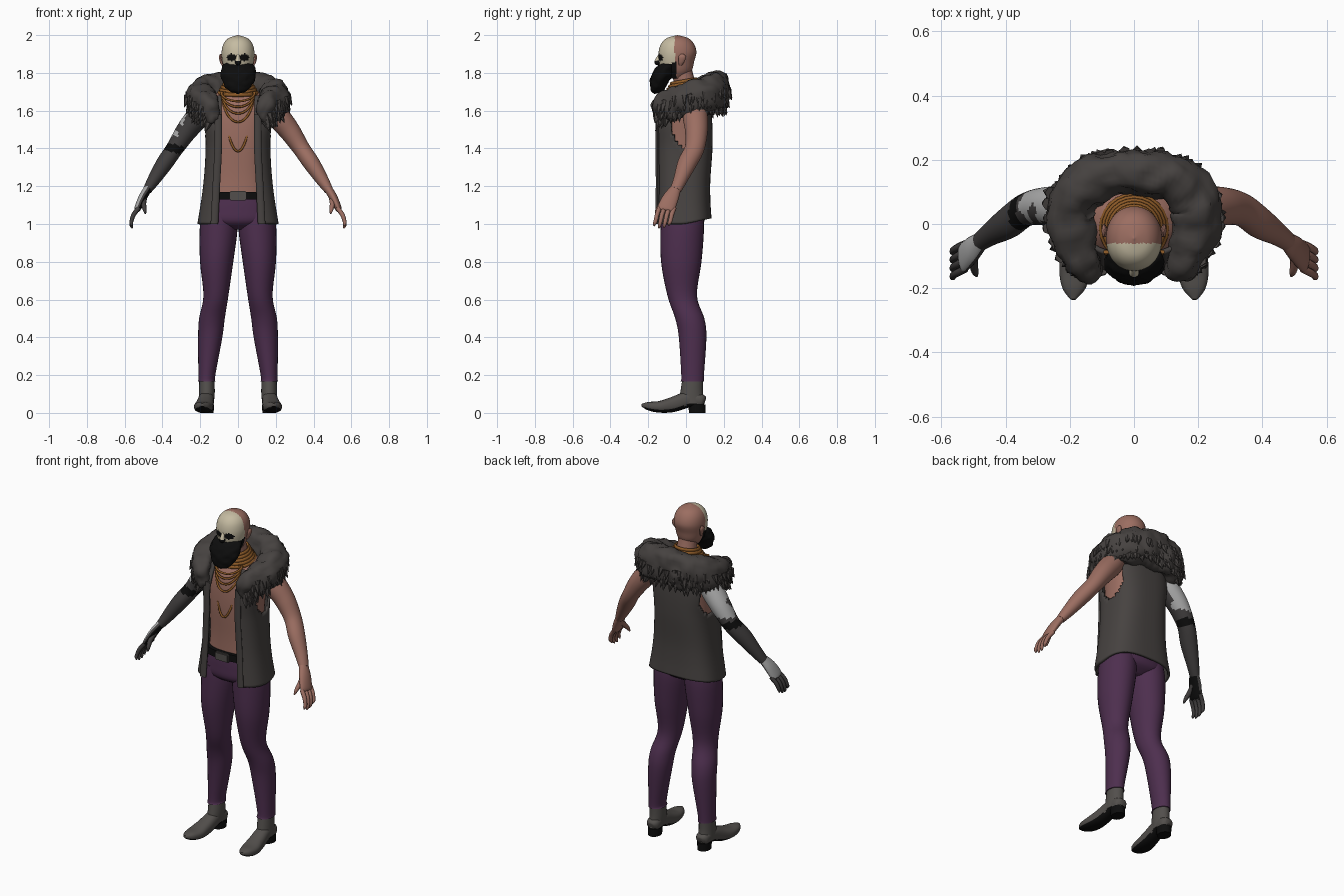
import bpy, bmesh, math, random
from mathutils import Vector, noise

random.seed(4)
if "Cube" in bpy.data.objects:
    bpy.data.objects.remove(bpy.data.objects["Cube"])


def material(name, r, g, b):
    mat = bpy.data.materials.new(name)
    mat.use_nodes = True
    mat.diffuse_color = (r, g, b, 1)
    mat.node_tree.nodes["Principled BSDF"].inputs["Base Color"].default_value = (r, g, b, 1)
    return mat


skin = material("skin", .33, .155, .12)
charcoal = material("charcoal cloth", .062, .055, .052)
boot_grey = material("boot leather", .085, .078, .072)
ink = material("inked skin", .05, .046, .046)
purple = material("purple cloth", .075, .028, .077)
black = material("black", .004, .004, .004)
cream = material("cream paint", .56, .5, .36)
bronze = material("bronze", .26, .1, .02)
pale = material("pale grey", .4, .4, .4)
Y, Z = Vector((0, 1, 0)), Vector((0, 0, 1))


def finish(name, bm, mat):
    """Turn a bmesh into a smooth shaded object."""
    bmesh.ops.recalc_face_normals(bm, faces=bm.faces[:])
    mesh = bpy.data.meshes.new(name)
    bm.to_mesh(mesh)
    bm.free()
    obj = bpy.data.objects.new(name, mesh)
    bpy.context.collection.objects.link(obj)
    mesh.materials.append(mat)
    bpy.ops.object.select_all(action="DESELECT")
    obj.select_set(True)
    bpy.context.view_layer.objects.active = obj
    bpy.ops.object.shade_smooth_by_angle(angle=math.radians(50))
    return obj


def spline(pts, steps):
    """Catmull-Rom through tuples of any length."""
    out = []
    for i in range(len(pts) - 1):
        quad = [Vector(pts[max(0, min(len(pts) - 1, j))]) for j in range(i - 1, i + 3)]
        p, q, r, s = quad
        for k in range(steps):
            t = k / steps
            out.append(q + (r - p) * t / 2 + (p * 2 - q * 5 + r * 4 - s) * t * t / 2
                       + (q * 3 - p - r * 3 + s) * t ** 3 / 2)
    return out + [Vector(pts[-1])]


def skin_rings(bm, rings, wrap):
    rows = [[bm.verts.new(co) for co in ring] for ring in rings]
    n = len(rows[0])
    for low, high in zip(rows, rows[1:]):
        for i in range(n if wrap else n - 1):
            j = (i + 1) % n
            bm.faces.new((low[i], low[j], high[j], high[i]))
    return rows


def tube(name, mat, pts, ref=Y, sides=20, steps=5, power=2, side=1, level=False):
    """Sweep an oval along points of (x, y, z, half width, half depth)."""
    line = spline(pts, steps)
    rings = []
    for i, p in enumerate(line):
        t = (line[min(i + 1, len(line) - 1)] - line[max(i - 1, 0)]).to_3d()
        t = Z if level else Vector(t[:3]).normalized()
        across = ref.cross(t).normalized()
        up = t.cross(across)
        ring = []
        for k in range(sides):
            a = math.tau * k / sides
            c, s = [math.copysign(abs(f(a)) ** (2 / power), f(a)) for f in (math.cos, math.sin)]
            co = Vector(p[:3]) + across * c * max(p[3], .002) + up * s * max(p[4], .002)
            ring.append((co.x * side, co.y, co.z))
        rings.append(ring)
    bm = bmesh.new()
    rows = skin_rings(bm, rings, True)
    bm.faces.new(rows[0])
    bm.faces.new(rows[-1])
    return finish(name, bm, mat)


def paint(obj, mat, rule):
    """Give the material to every face whose centre and normal pass the rule."""
    obj.data.materials.append(mat)
    slot = len(obj.data.materials) - 1
    for f in obj.data.polygons:
        if rule(f.center, f.normal):
            f.material_index = slot


def box(name, mat, centre, size):
    bm = bmesh.new()
    bmesh.ops.create_cube(bm, size=1)
    bmesh.ops.scale(bm, vec=size, verts=bm.verts)
    bmesh.ops.bevel(bm, geom=bm.edges[:], offset=min(size) / 4, segments=2, affect="EDGES")
    bmesh.ops.translate(bm, vec=centre, verts=bm.verts)
    return finish(name, bm, mat)


# Torso, neck, hips and belt
tube("torso", skin, [(0, -.01, 1.1, .17, .11), (0, -.01, 1.25, .15, .11), (0, -.01, 1.45, .16, .12),
                     (0, 0, 1.6, .17, .12), (0, .01, 1.68, .13, .09), (0, 0, 1.73, .06, .06)],
     sides=40, power=2.4, level=True)
tube("neck", skin, [(0, .01, 1.68, .065, .065), (0, -.01, 1.76, .055, .055), (0, -.03, 1.84, .055, .055)])
tube("hips", purple, [(0, -.02, .97, .06, .06), (0, -.02, 1.01, .18, .115), (0, -.02, 1.08, .19, .12),
                      (0, -.02, 1.15, .175, .115)], sides=32, power=2.3, level=True)
tube("belt", black, [(0, -.02, 1.13, .182, .125), (0, -.02, 1.17, .178, .123)], sides=32, power=2.4, level=True)
box("buckle", boot_grey, (0, -.15, 1.15), (.09, .02, .05))

# Head with painted face, eye sockets and beard line
head = tube("head", skin, [(0, -.055, 1.77, .045, .05), (0, -.05, 1.81, .07, .08), (0, -.05, 1.86, .083, .093),
                           (0, -.045, 1.91, .087, .1), (0, -.045, 1.955, .076, .086),
                           (0, -.045, 1.985, .048, .055), (0, -.045, 2, 0, 0)],
            sides=72, steps=8, power=2.1, level=True)
paint(head, cream, lambda c, n: c.y < -.06)
paint(head, black, lambda c, n: c.y < -.05 and c.z < 1.825 + (c.y + .14) * .4)
paint(head, black, lambda c, n: c.y < -.08 and ((abs(c.x) - .034) / .026) ** 2 + ((c.z - 1.882) / .019) ** 2 < 1)
nose = tube("nose", cream, [(0, -.135, 1.9, .008, .008), (0, -.148, 1.87, .013, .014),
                            (0, -.15, 1.853, .017, .016), (0, -.145, 1.842, .004, .004)], sides=16)
paint(nose, black, lambda c, n: c.z < 1.865)
beard = tube("beard", black, [(0, -.155, 1.69, .01, .01), (0, -.152, 1.705, .045, .033), (0, -.145, 1.74, .075, .045),
                              (0, -.125, 1.79, .093, .056), (0, -.105, 1.83, .086, .052),
                              (0, -.09, 1.85, .07, .04)], sides=32, level=True)
for v in beard.data.vertices:
    v.co += v.normal * noise.noise(v.co * 40) * .008
tube("lower_lip", skin, [(-.018, -.157, 1.815, .002, .002), (0, -.16, 1.813, .004, .005),
                         (.018, -.157, 1.815, .002, .002)], ref=Z, sides=8)

# Necklaces: stacked neck rings and chains hanging on the chest
for i in range(5):
    r = .066 + i * .009
    loop = [(r * math.sin(a), -.012 - r * math.cos(a), 1.755 - i * .015 - .012 * math.cos(a), .008, .01)
            for a in [math.tau * k / 24 for k in range(25)]]
    tube("neck_ring", bronze, loop, ref=Z, sides=8, steps=1)
for width, low in ((.09, 1.65), (.088, 1.62), (.086, 1.585), (.084, 1.54), (.07, 1.385)):
    chain = [(width * math.sin(a), -.137 + .05 * abs(math.sin(a)) ** 3, 1.7 - (1.7 - low) * math.cos(a), .006, .006)
             for a in [math.pi * (k / 20 - .5) for k in range(21)]]
    tube("chain", bronze, chain, sides=8, steps=1)

# Open vest with arm holes
bm = bmesh.new()
rings = []
for y, z, hx, hy, gap in spline([(-.015, 1, .215, .15, .12), (-.015, 1.2, .185, .143, .107),
                                 (-.01, 1.4, .172, .15, .095), (-.01, 1.55, .185, .148, .09),
                                 (.01, 1.68, .16, .11, .09)], 9):
    edge = math.acos((gap / hx) ** 1.4)
    ring = []
    for k in range(65):
        a = -edge + (math.pi + edge * 2) * k / 64
        c, s = [math.copysign(abs(f) ** (2 / 2.8), f) for f in (math.cos(a), math.sin(a))]
        ring.append((hx * c, y + hy * s, z + .03 * max(0, s) * (z < 1.1) * (1.1 - z) * 10))
    rings.append(ring)
skin_rings(bm, rings, False)
holes = [f for f in bm.faces for c in [f.calc_center_median()]
         if abs(c.x) > .12 and ((c.y - .01) / .085) ** 2 + ((c.z - 1.51) / .11) ** 2 < 1]
bmesh.ops.delete(bm, geom=holes, context="FACES")
vest = finish("vest", bm, charcoal)
thick = vest.modifiers.new("thickness", "SOLIDIFY")
thick.thickness, thick.offset = .014, -1

# Fur collar with clumped surface and hanging tufts
half = [(.14, -.135, 1.53, .02, .02), (.155, -.115, 1.6, .052, .08), (.185, -.04, 1.645, .075, .085),
        (.19, .07, 1.67, .078, .095), (.11, .145, 1.695, .075, .105)]
path = half + [(0, .16, 1.7, .066, .108)] + [(-p[0],) + p[1:] for p in reversed(half)]
collar = tube("fur_collar", charcoal, path, ref=Z, sides=28, steps=8, power=2.3)
for v in collar.data.vertices:
    v.co += v.normal * (noise.noise(v.co * 16) * .018 + noise.noise(v.co * 45) * .008)
bm = bmesh.new()
for p in spline(path, 6)[3:-3]:
    base = Vector(p[:3])
    out = Vector((base.x, base.y - .01, 0)).normalized()
    for lift in (.9, .5, .1):
        spot = base + out * p[3] * (1 - lift * .4) - Z * p[4] * lift
        spot += Vector([random.uniform(-.01, .01) for _ in range(3)])
        aim = (out * .5 - Z * random.uniform(.8, 1.4)).normalized()
        tuft = bmesh.ops.create_cone(bm, segments=6, radius1=.02, radius2=.001, depth=.055, cap_ends=True)["verts"]
        bmesh.ops.rotate(bm, verts=tuft, matrix=Z.rotation_difference(aim).to_matrix())
        bmesh.ops.translate(bm, verts=tuft, vec=spot)
finish("fur_tufts", bm, charcoal)

for s, label in ((1, "left"), (-1, "right")):
    # Vest border and ear
    tube(label + "_vest_border", charcoal, [(.125, -.155, 1, .02, .01), (.115, -.15, 1.2, .02, .01),
                                            (.105, -.152, 1.4, .02, .01), (.105, -.15, 1.58, .02, .01)],
         sides=12, side=s)
    tube(label + "_ear", skin, [(.08, -.03, 1.84, .006, .008), (.088, -.025, 1.86, .008, .016),
                                (.093, -.02, 1.885, .008, .02), (.09, -.02, 1.9, .003, .008)], sides=12, side=s)

    # Trouser leg
    tube(label + "_leg", purple, [(.1, -.02, 1.06, .09, .11), (.103, -.02, .97, .1, .115),
                                  (.113, -.025, .8, .088, .107), (.117, -.02, .62, .066, .078),
                                  (.138, .02, .5, .068, .077), (.147, .035, .4, .064, .073),
                                  (.165, .035, .2, .045, .06), (.165, .033, .165, .046, .062)],
         sides=28, side=s, level=True)

    # Boot: shaft, foot with dark sole, heel
    tube(label + "_boot_shaft", boot_grey, [(.165, .035, .175, .04, .055), (.165, .03, .11, .042, .06),
                                            (.168, .03, .05, .04, .07)], side=s, level=True)
    foot = tube(label + "_foot", boot_grey, [(.165, .1, .06, .02, .02), (.165, .08, .065, .038, .035),
                                             (.168, .01, .07, .04, .042), (.175, -.07, .044, .046, .04),
                                             (.183, -.14, .032, .05, .031), (.188, -.2, .036, .036, .022),
                                             (.19, -.235, .042, .008, .007)], ref=Z, sides=28, power=2.5, side=s)
    paint(foot, black, lambda c, n: n.z < -.45 or c.z < .015)
    heel = tube(label + "_heel", black, [(.165, .06, 0, .036, .044), (.165, .058, .045, .038, .046)], side=s, level=True)

    # Arm, palm, fingers; the right one is inked
    tone = skin if s > 0 else ink
    arm = tube(label + "_arm", tone, [(.17, .05, 1.62, .055, .06), (.215, .05, 1.565, .062, .066),
                                      (.275, .055, 1.49, .056, .06), (.335, .045, 1.4, .046, .052),
                                      (.39, .005, 1.32, .044, .05), (.445, -.03, 1.235, .034, .037),
                                      (.48, -.055, 1.18, .024, .03)], sides=32, steps=8, side=s)
    palm = tube(label + "_palm", tone, [(.475, -.052, 1.19, .022, .028), (.505, -.08, 1.14, .022, .042),
                                        (.53, -.105, 1.085, .018, .046), (.537, -.11, 1.07, .01, .038)],
                sides=24, side=s)
    for i in range(4):
        y, drop = -.145 + i * .026, .012 * abs(i - 1.4)
        tube(label + "_finger", tone, [(.526, y + .005, 1.085, .012, .012), (.552, y - .008, 1.05, .012, .012),
                                       (.564, y - .016, 1.015, .01, .011), (.564, y - .022, .985 + drop, .009, .009),
                                       (.56, y - .024, .972 + drop, .003, .003)], sides=10, steps=3, side=s)
    tube(label + "_thumb", tone, [(.495, -.085, 1.14, .014, .016), (.5, -.12, 1.11, .014, .015),
                                  (.495, -.148, 1.08, .011, .012), (.49, -.162, 1.055, .004, .004)],
         sides=10, steps=3, side=s)
    if s < 0:
        paint(arm, pale, lambda c, n: c.z > 1.45 and n.y + n.z * .6 + noise.noise(c * 18) * 1.2 > -.1)
        paint(arm, black, lambda c, n: abs(c.z + c.x * .3 - 1.3) < .022 and noise.noise(c * 12) > -.3)
        paint(palm, pale, lambda c, n: n.x < -.1 and n.y > -.7 and c.z > 1.08)
        paint(palm, black, lambda c, n: n.x > .5)
